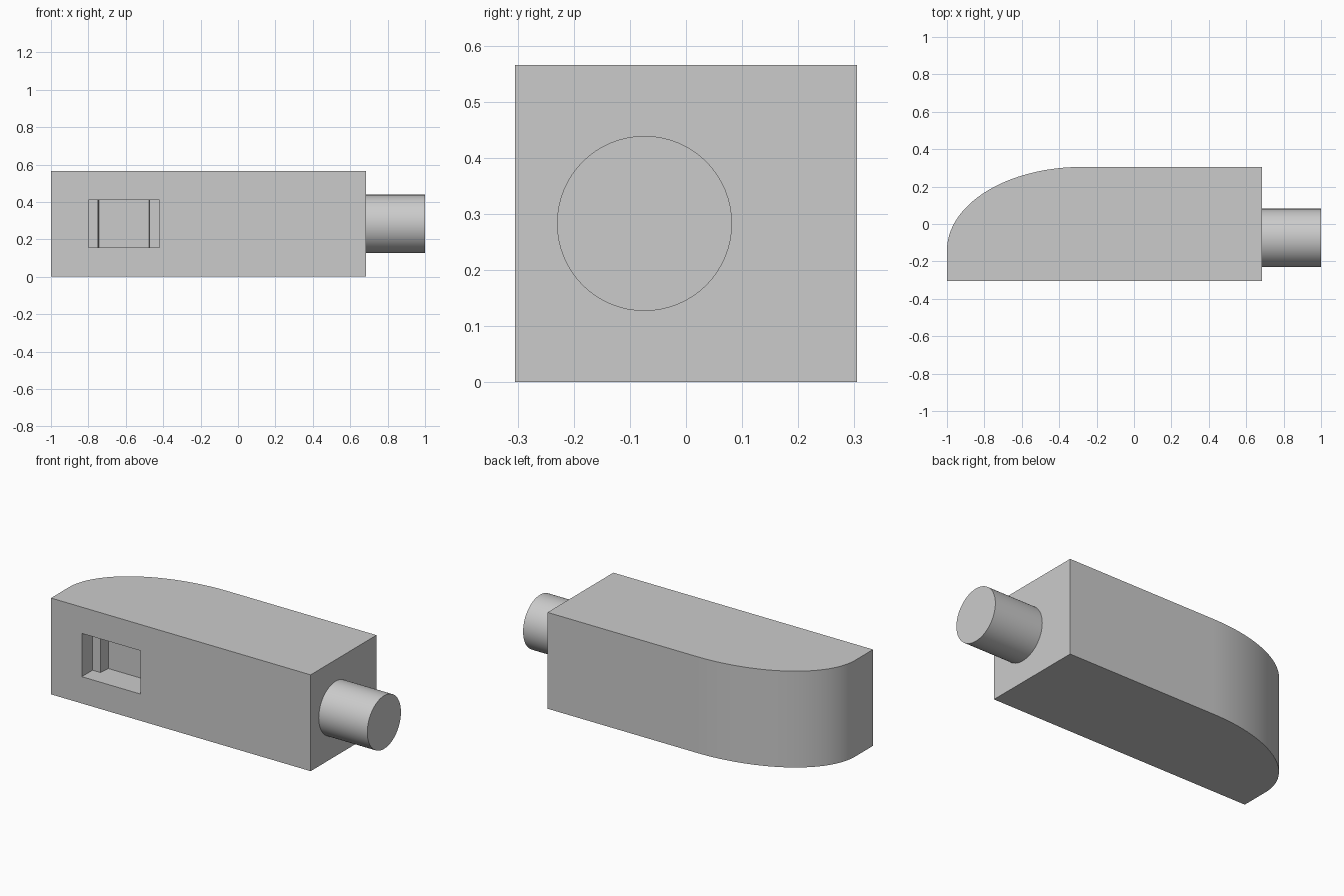
import bpy, bmesh, math

if "Cube" in bpy.data.objects:
    bpy.data.objects.remove(bpy.data.objects["Cube"])

grey = bpy.data.materials.new("light grey")
grey.diffuse_color = (0.6, 0.6, 0.6, 1)
grey.use_nodes = True
grey.node_tree.nodes["Principled BSDF"].inputs["Base Color"].default_value = grey.diffuse_color


def prism(name, outline, z0, z1):
    """Extrude an XY outline between two heights."""
    bm = bmesh.new()
    face = bm.faces.new([bm.verts.new((x, y, z0)) for x, y in outline])
    top = bmesh.ops.extrude_face_region(bm, geom=[face])["geom"]
    bmesh.ops.translate(bm, vec=(0, 0, z1 - z0),
                        verts=[v for v in top if isinstance(v, bmesh.types.BMVert)])
    bmesh.ops.recalc_face_normals(bm, faces=bm.faces)
    mesh = bpy.data.meshes.new(name)
    bm.to_mesh(mesh)
    bm.free()
    mesh.materials.append(grey)
    obj = bpy.data.objects.new(name, mesh)
    bpy.context.collection.objects.link(obj)
    return obj


def smooth(obj):
    bpy.ops.object.select_all(action='DESELECT')
    obj.select_set(True)
    bpy.context.view_layer.objects.active = obj
    bpy.ops.object.shade_smooth_by_angle(angle=math.radians(30))


# Body: block with an elliptical rounded corner at the back left
LEFT, RIGHT, HALF, HEIGHT = -1.0, 0.685, 0.305, 0.565
cx, cy, steps = -0.28, -0.14, 32
arc = [(cx + (LEFT - cx) * math.cos(t), cy + (HALF - cy) * math.sin(t))
       for t in (i * math.pi / 2 / steps for i in range(steps + 1))]
body = prism("body", [(RIGHT, HALF), (RIGHT, -HALF), (LEFT, -HALF)] + arc, 0, HEIGHT)

# Stepped pocket in the front face: wide mouth, narrower slightly tapered recess
mid, mouth, neck, taper = -0.61, 0.19, 0.138, 0.004
y_front, y_step, y_back = -0.4, -0.205, -0.14
half_profile = [(mouth, y_front), (mouth, y_step), (neck, y_step), (neck - taper, y_back)]
outline = ([(mid + w, y) for w, y in half_profile]
           + [(mid - w, y) for w, y in reversed(half_profile)])
cutter = prism("pocket_cutter", outline, 0.157, 0.411)
cutter.hide_render = True
cut = body.modifiers.new("pocket", 'BOOLEAN')
cut.operation, cut.solver, cut.object = 'DIFFERENCE', 'EXACT', cutter
bpy.context.view_layer.objects.active = body
bpy.ops.object.modifier_apply(modifier=cut.name)
bpy.data.objects.remove(cutter)
smooth(body)

# Round peg on the right end
bpy.ops.mesh.primitive_cylinder_add(vertices=64, radius=0.156, depth=1.0 - RIGHT,
                                    location=((1.0 + RIGHT) / 2, -0.074, 0.283),
                                    rotation=(0, math.pi / 2, 0))
peg = bpy.context.object
peg.name = "peg"
peg.data.materials.append(grey)
smooth(peg)
